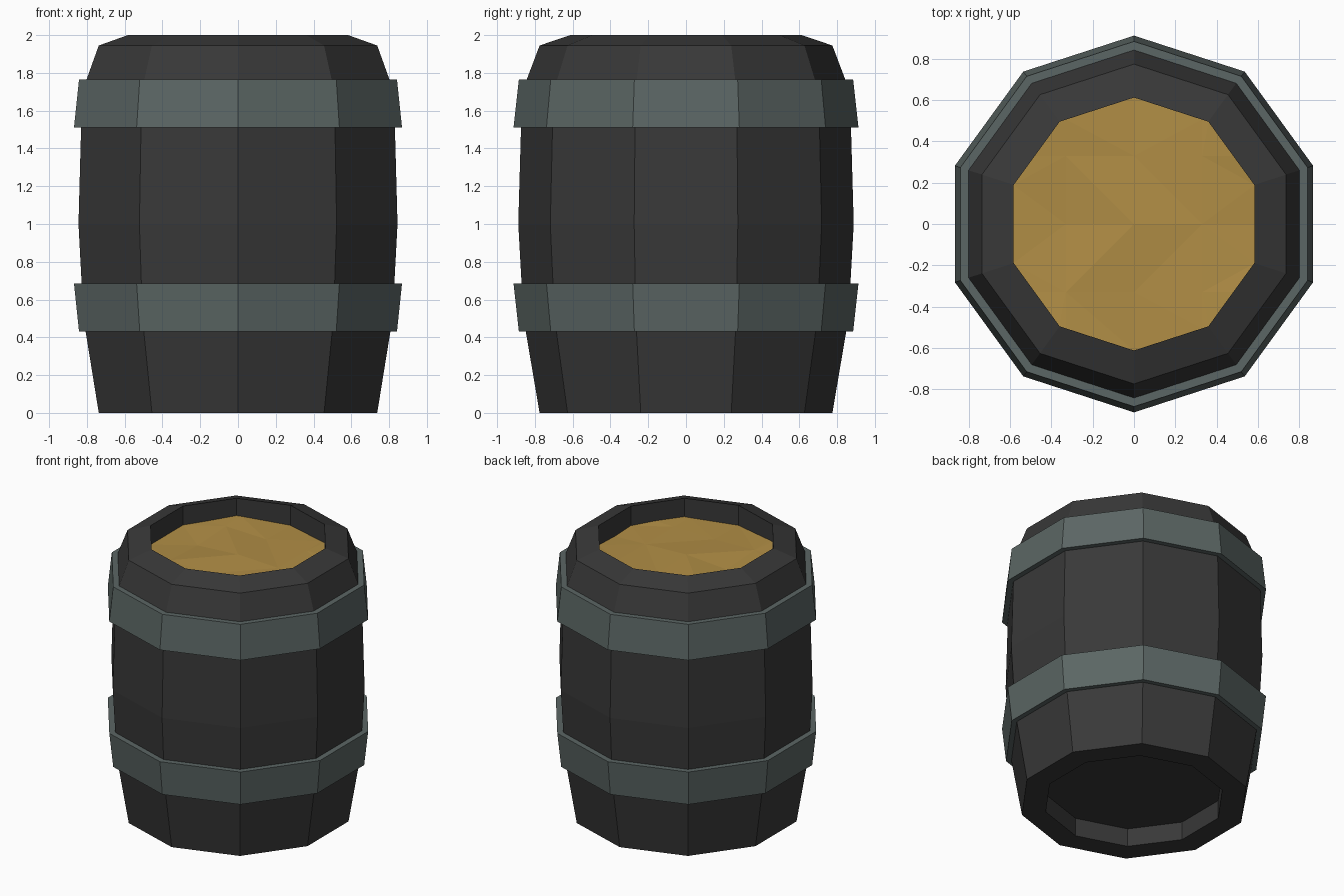
import bpy, bmesh, math

if "Cube" in bpy.data.objects:
    bpy.data.objects.remove(bpy.data.objects["Cube"], do_unlink=True)

SIDES = 10


def material(name, rgb):
    m = bpy.data.materials.new(name)
    m.use_nodes = True
    colour = (*rgb, 1)
    m.diffuse_color = colour
    m.node_tree.nodes["Principled BSDF"].inputs["Base Color"].default_value = colour
    return m


def ring(bm, radius, z):
    angles = [math.pi / 2 + 2 * math.pi * i / SIDES for i in range(SIDES)]
    return [bm.verts.new((radius * math.cos(a), radius * math.sin(a), z)) for a in angles]


def finish(bm, name, mat):
    mesh = bpy.data.meshes.new(name)
    bm.to_mesh(mesh)
    bm.free()
    mesh.materials.append(mat)
    obj = bpy.data.objects.new(name, mesh)
    bpy.context.collection.objects.link(obj)
    return obj


def lathe(name, profile, mat, closed=False):
    """Turn a (radius, z) profile; cap its ends unless it is a closed loop."""
    bm = bmesh.new()
    rings = [ring(bm, r, z) for r, z in profile]
    pairs = list(zip(rings, rings[1:]))
    if closed:
        pairs.append((rings[-1], rings[0]))
    else:
        bm.faces.new(rings[0])
        bm.faces.new(rings[-1])
    for a, b in pairs:
        for i in range(SIDES):
            j = (i + 1) % SIDES
            bm.faces.new((a[i], a[j], b[j], b[i]))
    bmesh.ops.recalc_face_normals(bm, faces=bm.faces[:])
    return finish(bm, name, mat)


dark_wood = material("dark wood", (0.04, 0.04, 0.04))
iron = material("grey green iron", (0.105, 0.133, 0.128))
amber = material("amber liquid", (0.44, 0.27, 0.06))

# Barrel body with a recessed base and an open, recessed top
lathe("barrel_body", [
    (0.61, 0.135), (0.61, 0), (0.775, 0), (0.86, 0.5), (0.888, 1.0),
    (0.872, 1.56), (0.845, 1.76), (0.775, 1.945), (0.613, 2.0), (0.613, 1.75),
], dark_wood)

# Hoops, mirrored about the middle of the barrel
hoop = [(0.84, 0.432), (0.885, 0.432), (0.913, 0.685), (0.86, 0.685)]
lathe("lower_hoop", hoop, iron, closed=True)
lathe("upper_hoop", [(r, 1.0 + 1.197 - (z + 0.0)) for r, z in hoop], iron, closed=True)

# Liquid surface cut into square patches with gentle ripples
bm = bmesh.new()
bm.faces.new(ring(bm, 0.615, 1.86))
for axis in ((1, 0, 0), (0, 1, 0)):
    for offset in (-0.33, 0, 0.33):
        bmesh.ops.bisect_plane(bm, geom=bm.verts[:] + bm.edges[:] + bm.faces[:],
                               plane_co=[c * offset for c in axis], plane_no=axis)
for v in bm.verts:
    v.co.z += 0.012 * math.sin(7 * v.co.x + 1) * math.cos(6 * v.co.y)
bmesh.ops.triangulate(bm, faces=bm.faces[:])
bmesh.ops.recalc_face_normals(bm, faces=bm.faces[:])
if sum(f.normal.z for f in bm.faces) < 0:
    bmesh.ops.reverse_faces(bm, faces=bm.faces[:])
finish(bm, "liquid_surface", amber)
